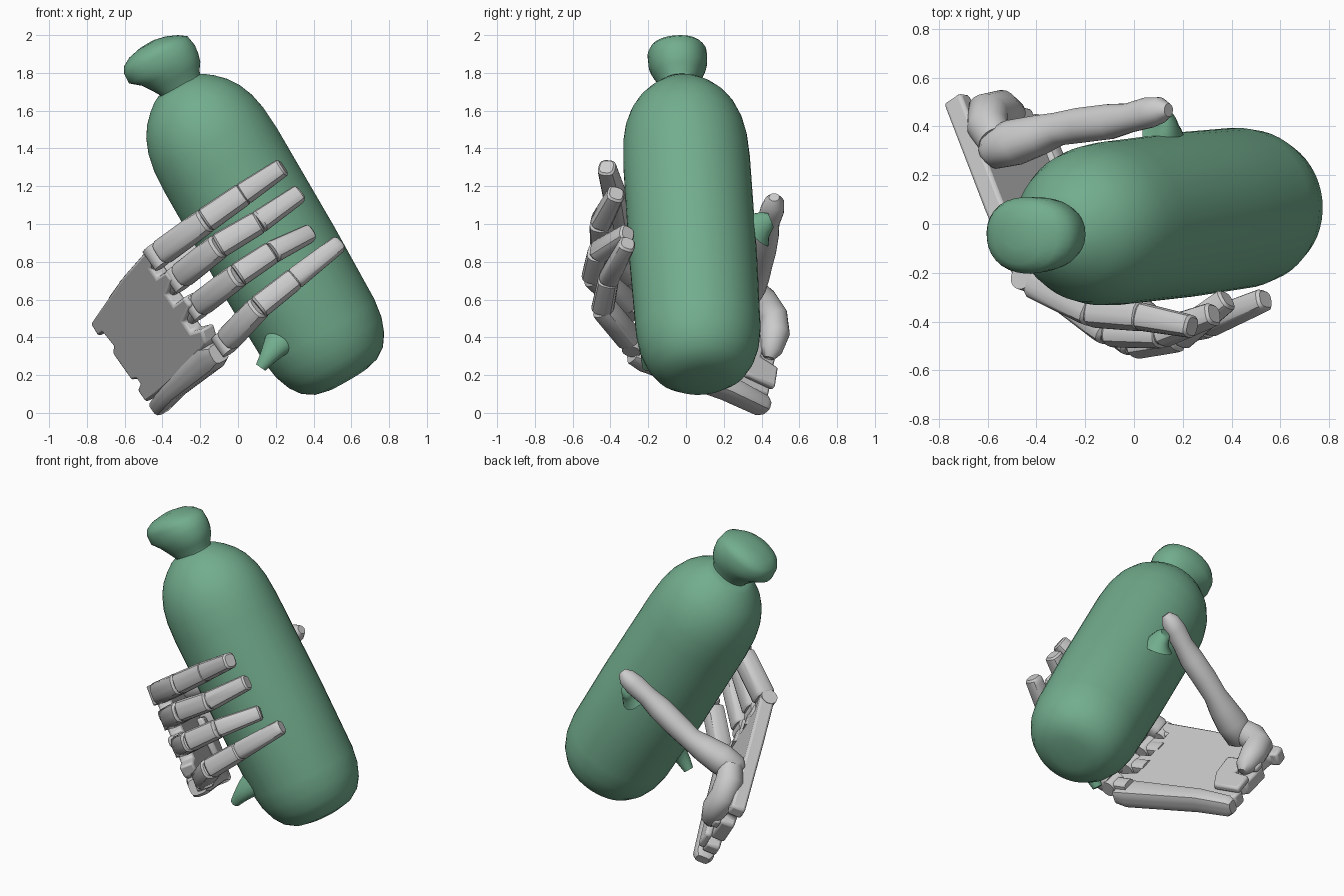
import bpy, bmesh
from math import cos, sin, pi
from mathutils import Vector as V

if "Cube" in bpy.data.objects:
    bpy.data.objects.remove(bpy.data.objects["Cube"])

green = bpy.data.materials.new("green_plastic")
green.diffuse_color = (0.17, 0.42, 0.27, 1)
green.use_nodes = True
green.node_tree.nodes["Principled BSDF"].inputs["Base Color"].default_value = green.diffuse_color


def finish(name, bm, mat=None, angle=0.6):
    bmesh.ops.recalc_face_normals(bm, faces=bm.faces)
    me = bpy.data.meshes.new(name)
    bm.to_mesh(me)
    bm.free()
    ob = bpy.data.objects.new(name, me)
    bpy.context.collection.objects.link(ob)
    if mat:
        me.materials.append(mat)
    bpy.ops.object.select_all(action='DESELECT')
    ob.select_set(True)
    bpy.context.view_layer.objects.active = ob
    bpy.ops.object.shade_smooth_by_angle(angle=angle)
    return ob


def loft(name, rings, side, axis=None, n=24, power=2, mat=None, angle=0.6):
    """Skin of rings (centre, radius along side, radius across)."""
    bm = bmesh.new()
    pts = [V(r[0]) for r in rings]
    rows = []
    for i, (c, rx, ry) in enumerate(rings):
        t = V(axis) if axis else pts[min(i + 1, len(pts) - 1)] - pts[max(i - 1, 0)]
        t.normalize()
        s = (V(side) - t * V(side).dot(t)).normalized()
        w = t.cross(s)
        row = []
        for k in range(n):
            a = 2 * pi * (k + 0.5) / n
            x, y = cos(a), sin(a)
            f = (abs(x) ** power + abs(y) ** power) ** (-1 / power)
            row.append(bm.verts.new(pts[i] + s * rx * x * f + w * ry * y * f))
        rows.append(row)
    for r, q in zip(rows, rows[1:]):
        for k in range(n):
            bm.faces.new((r[k], r[(k + 1) % n], q[(k + 1) % n], q[k]))
    bm.faces.new(rows[0])
    bm.faces.new(rows[-1])
    return finish(name, bm, mat, angle)


# Tilted bottle frame: p across, a along the axis
AX, ACROSS = V((-0.5, -0.06, 0.866)), V((0.866, 0, 0.5))


def bot(p, a):
    return ACROSS * p + AX * a + V((0, 0.075, 0))


# Bottle body
body = [(-.14, .03), (-.137, .12), (-.12, .19), (-.08, .25), (-.02, .292), (.06, .322),
        (.16, .337), (.6, .345), (1.2, .343), (1.33, .335), (1.42, .317), (1.5, .285),
        (1.56, .245), (1.61, .195), (1.645, .15), (1.66, .12)]
loft("bottle_body", [(bot(.59, a), r, r * .98) for a, r in body], ACROSS, AX, 48, mat=green)

# Bottle cap with a beak to the left: a, low p, high p, half depth
cap = [(1.655, .485, .725, .10), (1.67, .48, .728, .105), (1.71, .455, .757, .125),
       (1.755, .425, .77, .145), (1.80, .372, .776, .155), (1.86, .376, .766, .157),
       (1.89, .395, .725, .145), (1.915, .44, .67, .115), (1.93, .51, .61, .05)]
loft("bottle_cap", [(bot((l + h) / 2, a) - V((0, .01, 0)), (h - l) / 2, d) for a, l, h, d in cap],
     ACROSS, AX, 32, power=2.2, mat=green, angle=0.9)

# Small lumps on the bottle
loft("lower_lump", [((.24, -.14, .40), .10, .07), ((.19, -.19, .34), .065, .05),
                    ((.155, -.20, .29), .045, .04), ((.12, -.2, .24), .03, .03)],
     (1, 0, 0), n=16, mat=green, angle=1)
loft("thumb_lump", [((.12, .36, .96), .09, .11), ((.13, .39, .99), .06, .08),
                    ((.13, .425, 1.01), .045, .06), ((.13, .45, 1.02), .03, .04)],
     (1, 0, 0), n=16, mat=green, angle=1)

# Palm frame: u across the hand, v towards the fingers, inward to the bottle
W = V((-.74, .48, .48))
VV = V((.335, -.836, .44)).normalized()
UU = V((.58, -.25, -.76))
UU = (UU - VV * UU.dot(VV)).normalized()
NN = VV.cross(UU)


def palm(u, v, n=0.0):
    return W + UU * u + VV * v + NN * n


def plate(name, outline, low, high, bevel=.015):
    bm = bmesh.new()
    f = bm.faces.new([bm.verts.new(palm(u, v, low)) for u, v in outline])
    ext = bmesh.ops.extrude_face_region(bm, geom=[f])
    vs = [e for e in ext["geom"] if isinstance(e, bmesh.types.BMVert)]
    bmesh.ops.translate(bm, verts=vs, vec=NN * (high - low))
    ob = finish(name, bm)
    m = ob.modifiers.new("rounded", 'BEVEL')
    m.width, m.segments = bevel, 2
    return ob


# Palm plate with wrist lugs and knuckle notches
plate("palm", [(-.02, -.03), (.06, -.04), (.07, .02), (.16, .03), (.18, -.02), (.36, -.02),
               (.38, .03), (.41, .03), (.42, -.03), (.50, -.03), (.52, .10), (.58, .62),
               (.57, .80), (.50, .85), (.46, .74), (.39, .74), (.37, .89), (.31, .89),
               (.29, .76), (.22, .76), (.20, .89), (.14, .89), (.12, .78), (.06, .78),
               (.04, .89), (-.02, .87), (-.035, .5)], -.03, .06)

# Heel of the palm with open slots at the wrist
plate("palm_heel", [(.18, -.03), (.25, -.03), (.26, .08), (.32, .08), (.33, -.03), (.46, -.04),
                    (.47, .14), (.36, .20), (.20, .22)], .055, .1, .015)

# Outer metacarpal of the little finger
loft("little_metacarpal", [(palm(.555, -.05, .03), .03, .04), (palm(.555, -.02, .03), .045, .06),
                           (palm(.56, .2, .03), .055, .065), (palm(.62, .70, .02), .075, .065),
                           (palm(.64, .78, .02), .05, .05)], UU, n=20, power=4)

# Thumb mount on the inner side of the palm
loft("thumb_mount", [((-.49, .44, .29), .03, .03), ((-.50, .45, .33), .06, .06),
                     ((-.545, .47, .42), .08, .08), ((-.60, .46, .51), .08, .085),
                     ((-.60, .40, .59), .085, .085), ((-.57, .34, .65), .075, .07)],
     (0, 1, .3), n=20, angle=1)

# Thumb
thumb = [((-.61, .305, .605), .05), ((-.58, .31, .625), .085), ((-.49, .335, .68), .094),
         ((-.39, .365, .735), .082), ((-.31, .39, .785), .068), ((-.22, .405, .855), .072),
         ((-.10, .42, .945), .072), ((-.02, .435, 1.01), .06), ((.06, .457, 1.075), .063),
         ((.11, .467, 1.115), .053), ((.142, .467, 1.142), .027)]
loft("thumb", [(p, r, r) for p, r in thumb], UU, n=20, power=2.2, angle=.8)

# Fingers: knuckle, two joints, tip, and size
fingers = {
    "index": ([(-.43, -.23, .83), (-.17, -.36, 1.02), (.03, -.38, 1.16), (.235, -.42, 1.30)], 1.0),
    "middle": ([(-.32, -.27, .71), (-.10, -.44, .885), (.11, -.45, 1.01), (.325, -.37, 1.16)], 1.0),
    "ring": ([(-.22, -.29, .56), (0, -.49, .73), (.18, -.465, .85), (.38, -.31, .95)], .97),
    "little": ([(-.07, -.28, .37), (.11, -.44, .56), (.30, -.41, .71), (.535, -.31, .895)], .95),
}
for name, (pts, size) in fingers.items():
    pts = [V(p) for p in pts]
    # Knuckle pin across the base
    k = pts[0]
    loft(name + "_knuckle", [(k - UU * .06 * size, .05, .05), (k + UU * .06 * size, .05, .05)], VV)
    # Short stem tying the knuckle to the palm
    loft(name + "_stem", [(k - VV * .13 + NN * .01, .045, .035), (k, .045, .035)], UU, n=16, power=4)
    for i in range(3):
        a, b = pts[i], pts[i + 1]
        r, q = (.069, .066, .060)[i] * size, (.068, .062, .050)[i] * size
        start = .08 if i == 0 else -.02
        prof = [(start, .85 * r), (start + .05, r), (.9, q), (.98, q * .97), (1.02, q * .76)]
        loft(f"{name}_segment_{i + 1}", [(a.lerp(b, t), w, w * .95) for t, w in prof],
             UU, b - a, 20, 3.2)
